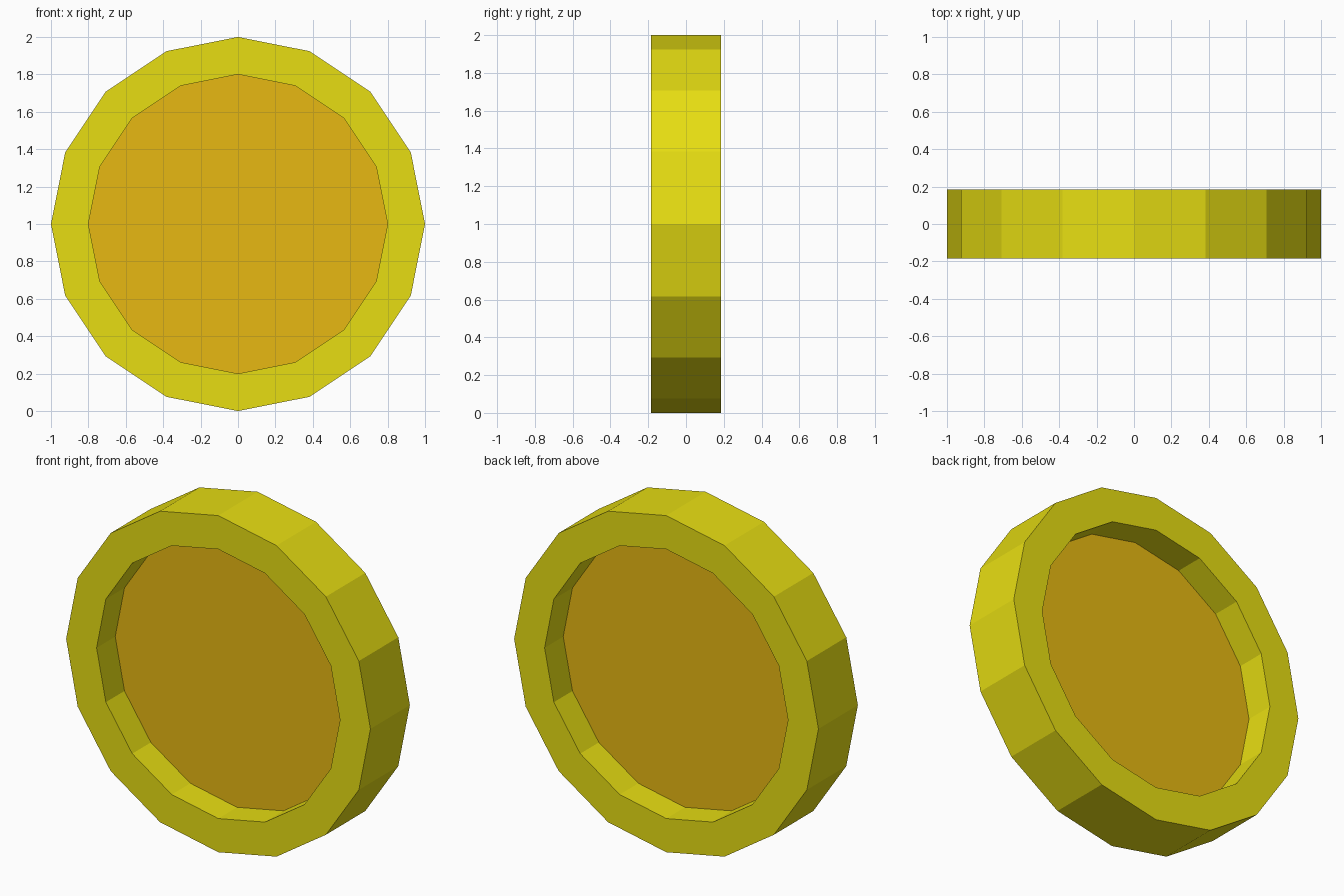
import bpy, bmesh, math

if "Cube" in bpy.data.objects:
    bpy.data.objects.remove(bpy.data.objects["Cube"])

SIDES = 16
CENTRE_Z = 1.0


def material(name, colour):
    m = bpy.data.materials.new(name)
    m.diffuse_color = (*colour, 1)
    m.use_nodes = True
    m.node_tree.nodes["Principled BSDF"].inputs["Base Color"].default_value = m.diffuse_color
    return m


def finish(name, bm, mat):
    bmesh.ops.recalc_face_normals(bm, faces=bm.faces)
    me = bpy.data.meshes.new(name)
    bm.to_mesh(me)
    bm.free()
    me.materials.append(mat)
    ob = bpy.data.objects.new(name, me)
    bpy.context.collection.objects.link(ob)


def circle(bm, r, y):
    angles = [2 * math.pi * i / SIDES for i in range(SIDES)]
    return [bm.verts.new((r * math.cos(a), y, CENTRE_Z + r * math.sin(a))) for a in angles]


def bridge(bm, a, b):
    for i in range(SIDES):
        j = (i + 1) % SIDES
        bm.faces.new((a[i], a[j], b[j], b[i]))


yellow = material("yellow gold", (0.80, 0.73, 0.006))
orange = material("orange gold", (0.80, 0.485, 0.006))

# Raised rim: rectangular profile swept round the coin
bm = bmesh.new()
loops = [circle(bm, r, y) for r, y in ((1, -0.185), (1, 0.185), (0.8, 0.185), (0.8, -0.185))]
for k in range(4):
    bridge(bm, loops[k], loops[(k + 1) % 4])
finish("rim", bm, yellow)

# Thin recessed centre disc
bm = bmesh.new()
front, back = circle(bm, 0.8, -0.01), circle(bm, 0.8, 0.01)
bridge(bm, front, back)
bm.faces.new(front)
bm.faces.new(back)
finish("centre_disc", bm, orange)
